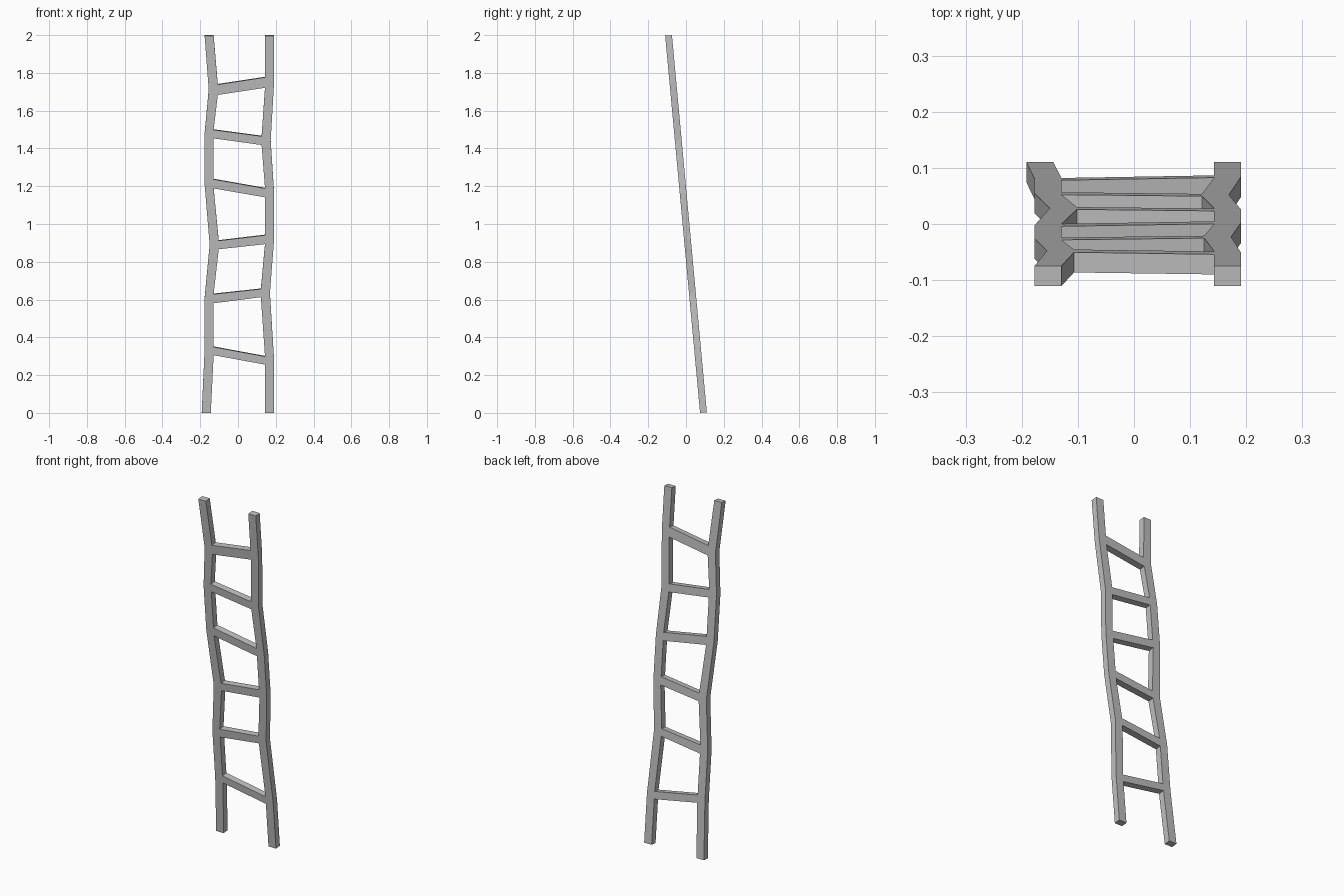
import bpy
import bmesh
import math
from mathutils import Matrix

cube = bpy.data.objects.get("Cube")
if cube:
    bpy.data.objects.remove(cube)

LEAN = math.atan(0.0925)   # the ladder tips toward the front
DEPTH = 0.036
WIDTH = 0.048              # rail width
HALF = 1.0025              # half the rail length before leaning

wood = bpy.data.materials.new("grey")
wood.use_nodes = True
GREY = (0.52, 0.52, 0.52, 1)
wood.diffuse_color = GREY
wood.node_tree.nodes["Principled BSDF"].inputs["Base Color"].default_value = GREY

place = Matrix.Translation((0, 0, 1)) @ Matrix.Rotation(LEAN, 4, "X")


def prism(name, outline):
    """Extrude a front outline through the ladder's depth, then lean it."""
    bm = bmesh.new()
    face = bm.faces.new([bm.verts.new((x, -DEPTH / 2, z)) for x, z in outline])
    ext = bmesh.ops.extrude_face_region(bm, geom=[face])
    moved = [v for v in ext["geom"] if isinstance(v, bmesh.types.BMVert)]
    bmesh.ops.translate(bm, verts=moved, vec=(0, DEPTH, 0))
    bmesh.ops.recalc_face_normals(bm, faces=bm.faces)
    bm.transform(place)
    mesh = bpy.data.meshes.new(name)
    bm.to_mesh(mesh)
    bm.free()
    mesh.materials.append(wood)
    obj = bpy.data.objects.new(name, mesh)
    bpy.context.collection.objects.link(obj)


def joints(rows):
    """Inner rail corners (x, bottom, top) at each rung, about mid height."""
    return [(x, (lo - 1) * 1.004, (hi - 1) * 1.004) for x, lo, hi in rows]


def rail(name, side, foot, head, rows):
    """A crooked rail: kinked outside, with a flat seat for each rung inside."""
    inner = [(foot, -HALF)]
    outer = [(foot + side * WIDTH, -HALF)]
    for x, lo, hi in rows:
        inner += [(x, lo), (x, hi)]
        outer.append((x + side * WIDTH, (lo + hi) / 2))
    inner.append((head, HALF))
    outer.append((head + side * WIDTH, HALF))
    prism(name, inner + outer[::-1])


# Rung seats on each rail, from the bottom up
right_seats = joints([(-0.129, 0.307, 0.35), (-0.129, 0.582, 0.63),
                      (-0.102, 0.868, 0.913), (-0.129, 1.19, 1.238),
                      (-0.129, 1.455, 1.5), (-0.107, 1.685, 1.74)])
left_seats = joints([(0.143, 0.257, 0.30), (0.121, 0.614, 0.657),
                     (0.143, 0.895, 0.942), (0.143, 1.143, 1.19),
                     (0.125, 1.42, 1.466), (0.143, 1.723, 1.778)])

rail("right_rail", -1, -0.144, -0.129, right_seats)
rail("left_rail", 1, 0.143, 0.143, left_seats)

# Slanted rungs between matching seats
for i, ((xr, rlo, rhi), (xl, llo, lhi)) in enumerate(zip(right_seats, left_seats), 1):
    prism(f"rung_{i}", [(xr, rlo), (xl, llo), (xl, lhi), (xr, rhi)])
